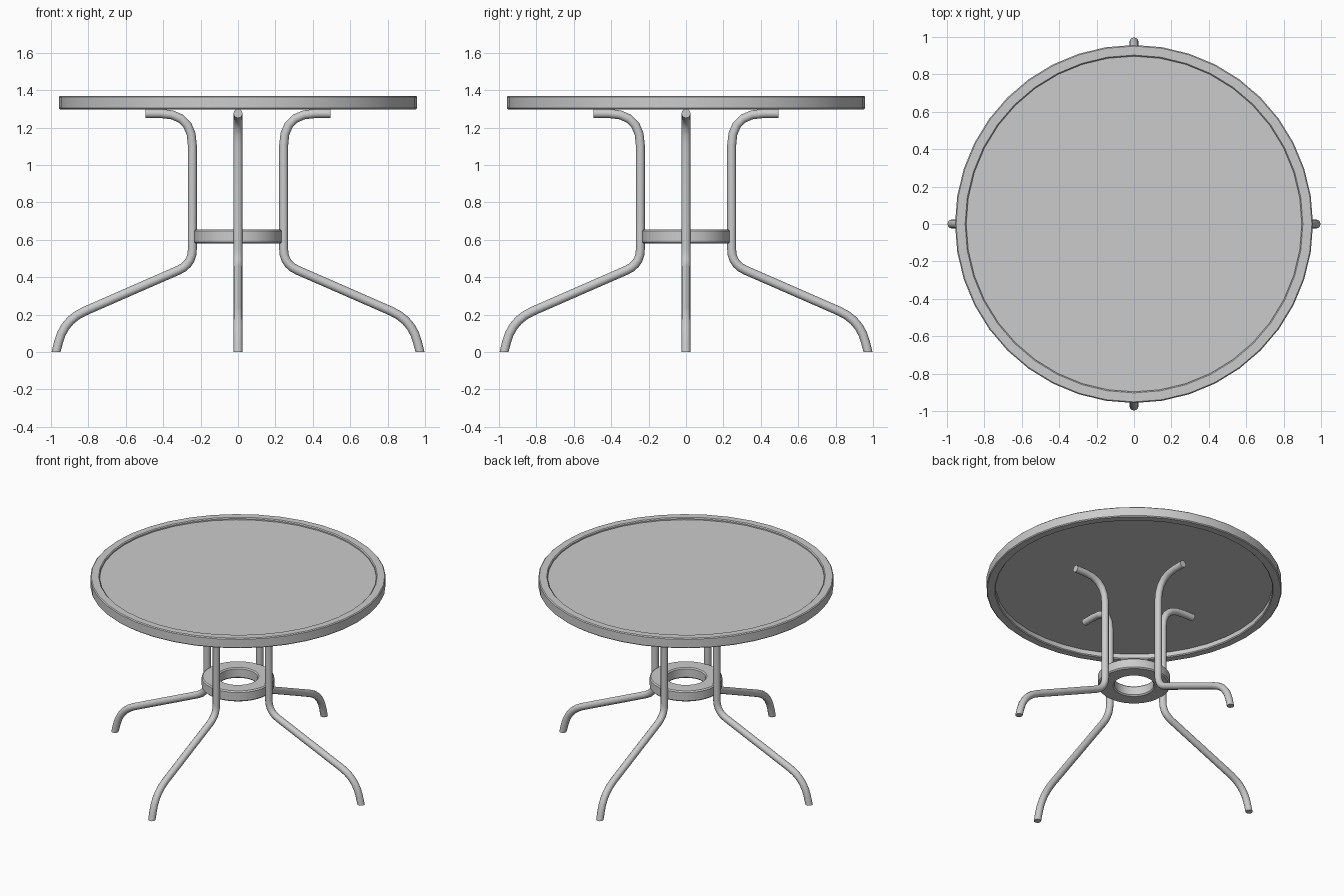
import bpy, math
from mathutils import Vector, Matrix

cube = bpy.data.objects.get("Cube")
if cube:
    bpy.data.objects.remove(cube, do_unlink=True)

grey = bpy.data.materials.new("plain_grey")
grey.use_nodes = True
colour = (0.6, 0.6, 0.6, 1)
grey.diffuse_color = colour
grey.node_tree.nodes["Principled BSDF"].inputs["Base Color"].default_value = colour


def make_object(name, verts, faces):
    mesh = bpy.data.meshes.new(name)
    mesh.from_pydata(verts, [], faces)
    mesh.materials.append(grey)
    obj = bpy.data.objects.new(name, mesh)
    bpy.context.collection.objects.link(obj)
    bpy.ops.object.select_all(action='DESELECT')
    obj.select_set(True)
    bpy.context.view_layer.objects.active = obj
    bpy.ops.object.shade_smooth_by_angle(angle=math.radians(35))
    return obj


def lathe(name, profile, sides):
    """Spin a closed (radius, height) outline, listed anticlockwise, about z."""
    n = len(profile)
    verts = [(r * math.cos(a), r * math.sin(a), z)
             for a in (math.tau * i / sides for i in range(sides))
             for r, z in profile]
    faces = [(i * n + j, (i + 1) % sides * n + j,
              (i + 1) % sides * n + (j + 1) % n, i * n + (j + 1) % n)
             for i in range(sides) for j in range(n)]
    return make_object(name, verts, faces)


def bevelled(inner, outer, low, high, b):
    """Rectangular outline with chamfered corners."""
    return [(inner + b, low), (outer - b, low), (outer, low + b), (outer, high - b),
            (outer - b, high), (inner + b, high), (inner, high - b), (inner, low + b)]


def round_path(points, steps=5):
    """Replace each inner corner (r, z, trim) with a smooth curve."""
    path = [Vector(points[0][:2])]
    for before, corner, after in zip(points, points[1:], points[2:]):
        c = Vector(corner[:2])
        a = c + (Vector(before[:2]) - c).normalized() * corner[2]
        b = c + (Vector(after[:2]) - c).normalized() * corner[2]
        for k in range(steps + 1):
            t = k / steps
            path.append(a * (1 - t) ** 2 + c * 2 * t * (1 - t) + b * t * t)
    return path + [Vector(points[-1][:2])]


def tube(name, path, radius, angle, sides=12):
    """Sweep a circle along a path in the x-z plane, then turn it about z."""
    turn = Matrix.Rotation(angle, 3, 'Z')
    verts, last = [], len(path) - 1
    for i, p in enumerate(path):
        d = (path[min(i + 1, last)] - path[max(i - 1, 0)]).normalized()
        if i == last:
            d = Vector((0, -1))
        for k in range(sides):
            a = math.tau * k / sides
            u, v = radius * math.cos(a), radius * math.sin(a)
            verts.append(turn @ Vector((p.x - d.y * u, v, p.y + d.x * u)))
    faces = [(i * sides + k, i * sides + (k + 1) % sides,
              (i + 1) * sides + (k + 1) % sides, (i + 1) * sides + k)
             for i in range(last) for k in range(sides)]
    faces += [tuple(reversed(range(sides))),
              tuple(last * sides + k for k in range(sides))]
    return make_object(name, verts, faces)


# Table top: raised rim with an inset panel
lathe("tabletop_rim", bevelled(0.897, 0.957, 1.298, 1.37, 0.006), 40)
panel = lathe("tabletop_panel", [(0, 1.335), (0.9, 1.335), (0.9, 1.355), (0, 1.355)], 40)

# Ring that ties the legs together
lathe("leg_ring", bevelled(0.128, 0.235, 0.58, 0.655, 0.008), 32)

# Four bent tube legs
leg_path = round_path([(0.495, 1.275), (0.244, 1.275, 0.17), (0.244, 0.47, 0.08),
                       (0.93, 0.17, 0.12), (0.973, 0)])
for side, quarter in (("left", 0), ("back", 1), ("right", 2), ("front", 3)):
    tube("leg_" + side, leg_path, 0.024, quarter * math.pi / 2)
